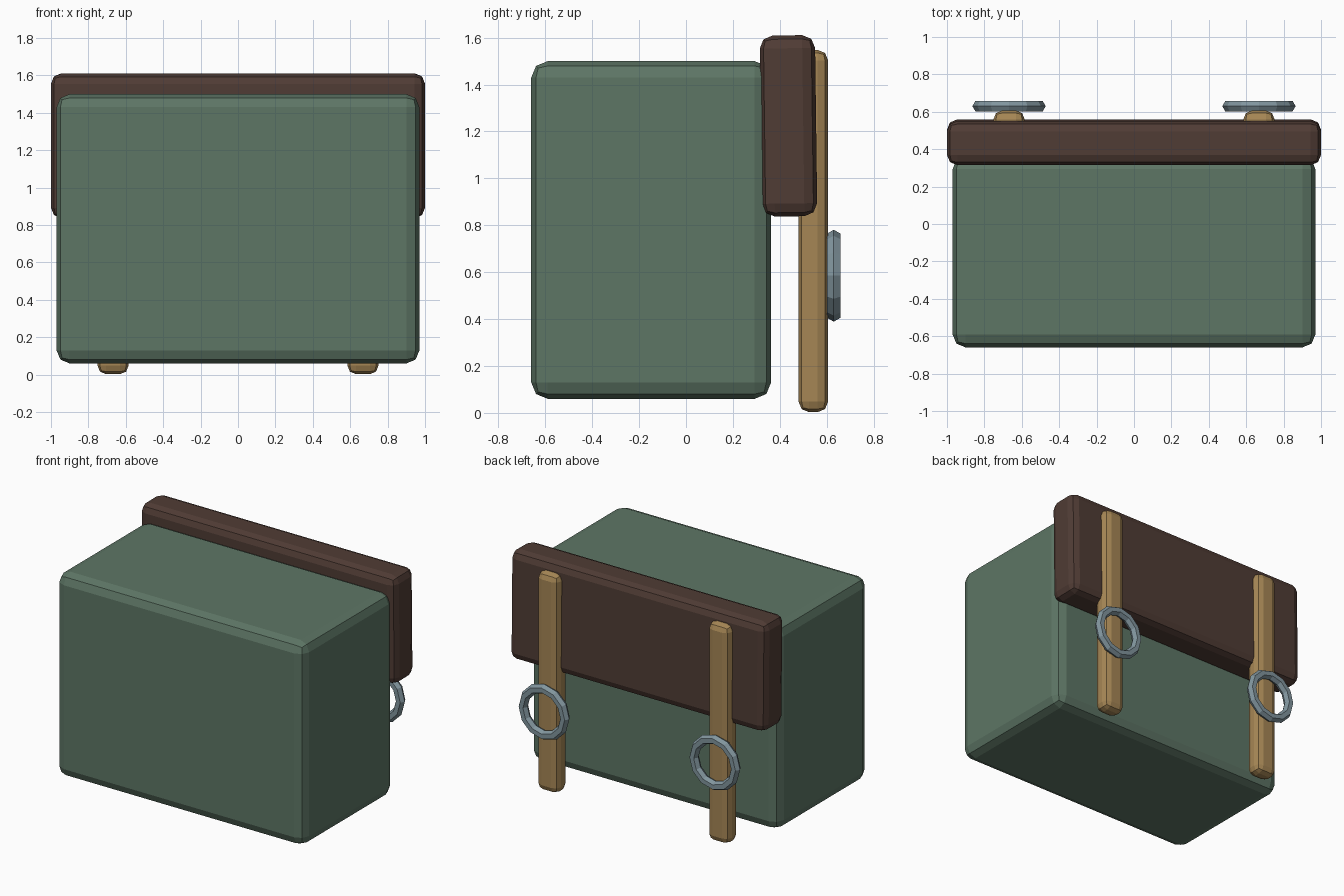
import bpy
from math import pi

if "Cube" in bpy.data.objects:
    bpy.data.objects.remove(bpy.data.objects["Cube"])


def material(name, color):
    m = bpy.data.materials.new(name)
    m.diffuse_color = (*color, 1)
    m.use_nodes = True
    m.node_tree.nodes["Principled BSDF"].inputs["Base Color"].default_value = m.diffuse_color
    return m


canvas = material("green_canvas", (0.11, 0.18, 0.13))
leather = material("dark_leather", (0.08, 0.045, 0.035))
tan = material("tan_strap", (0.38, 0.24, 0.09))
steel = material("blue_steel", (0.22, 0.30, 0.34))


def rounded_box(name, lo, hi, bevel, mat, tilt=0):
    """Box between two corners with two-step rounded edges."""
    center = [(a + b) / 2 for a, b in zip(lo, hi)]
    bpy.ops.mesh.primitive_cube_add(size=1, location=center)
    ob = bpy.context.object
    ob.name = name
    ob.scale = [b - a for a, b in zip(lo, hi)]
    bpy.ops.object.transform_apply(location=False, rotation=False, scale=True)
    ob.rotation_euler.x = tilt
    mod = ob.modifiers.new("rounded_edges", "BEVEL")
    mod.width = bevel
    mod.segments = 2
    ob.data.materials.append(mat)
    return ob


# Main bag and the slightly leaning flap
rounded_box("bag_body", (-0.97, -0.66, 0.06), (0.97, 0.363, 1.5), 0.07, canvas)
rounded_box("flap", (-1, 0.319, 0.838), (1, 0.555, 1.61), 0.055, leather, tilt=0.013)

# Strap and ring on each side
for side, x in (("left", -0.668), ("right", 0.668)):
    rounded_box(side + "_strap", (x - 0.083, 0.48, 0.003), (x + 0.083, 0.606, 1.548), 0.045, tan)
    bpy.ops.mesh.primitive_torus_add(
        major_segments=12, minor_segments=6, major_radius=0.163, minor_radius=0.033,
        location=(x, 0.63, 0.585), rotation=(pi / 2, 0, 0))
    ring = bpy.context.object
    ring.name = side + "_ring"
    ring.data.materials.append(steel)
